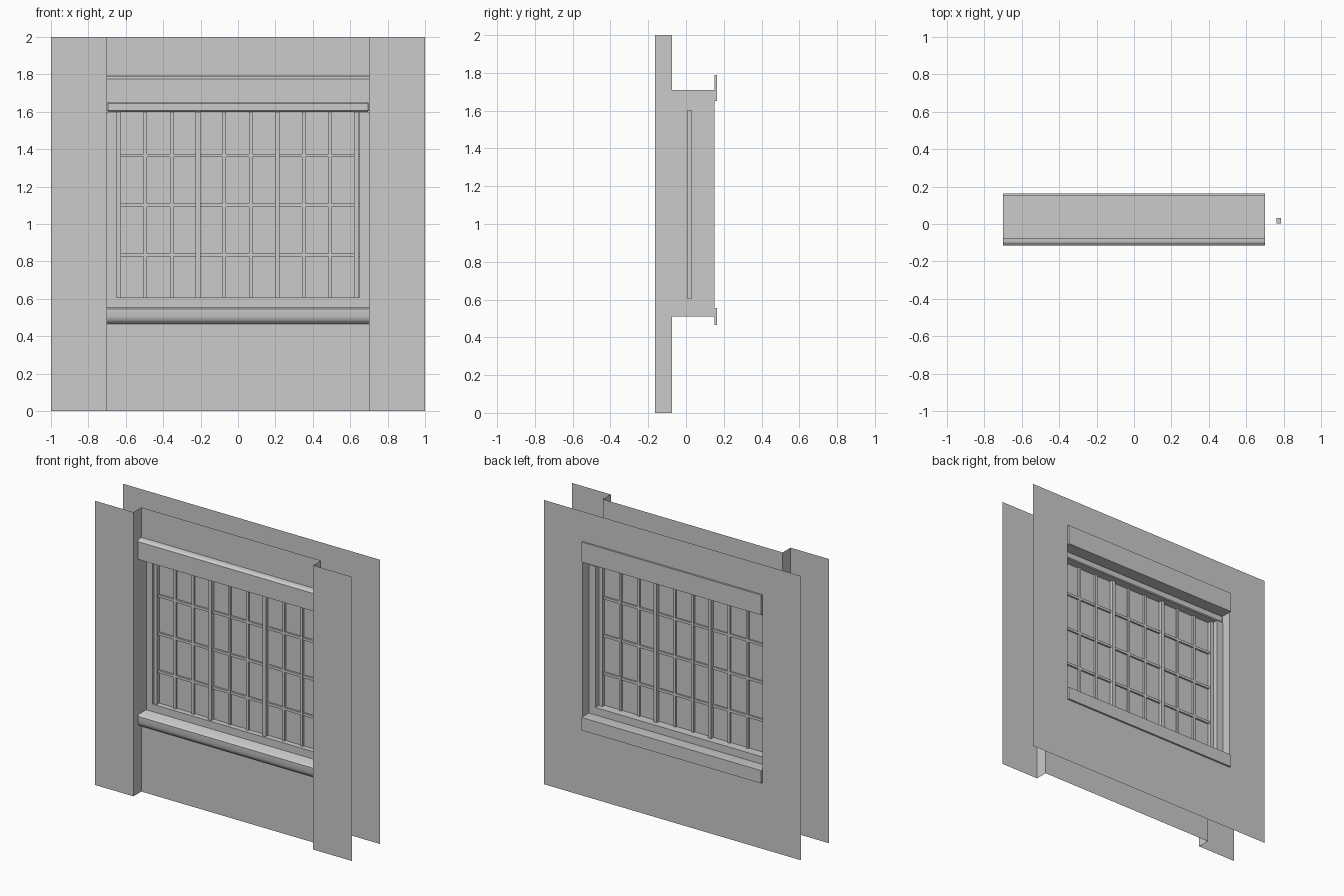
import bpy, bmesh

if "Cube" in bpy.data.objects:
    bpy.data.objects.remove(bpy.data.objects["Cube"])


def make(name, verts, faces, smooth=False):
    me = bpy.data.meshes.new(name)
    me.from_pydata(verts, [], faces)
    ob = bpy.data.objects.new(name, me)
    bpy.context.collection.objects.link(ob)
    if smooth:
        for p in me.polygons:
            p.use_smooth = True
        me.set_sharp_from_angle(angle=0.6)
    return ob


def box(name, x0, x1, y0, y1, z0, z1, bevel=0):
    bm = bmesh.new()
    bmesh.ops.create_cube(bm, size=1)
    for v in bm.verts:
        v.co = ((x0 + x1) / 2 + v.co.x * (x1 - x0),
                (y0 + y1) / 2 + v.co.y * (y1 - y0),
                (z0 + z1) / 2 + v.co.z * (z1 - z0))
    if bevel:
        bmesh.ops.bevel(bm, geom=bm.edges[:], offset=bevel, segments=1, affect='EDGES')
    me = bpy.data.meshes.new(name)
    bm.to_mesh(me)
    bm.free()
    ob = bpy.data.objects.new(name, me)
    bpy.context.collection.objects.link(ob)
    return ob


def strip(name, profile, half=0.7, smooth=False):
    """Open sheet: a (y, z) profile swept along x."""
    n = len(profile)
    verts = [(x, y, z) for x in (-half, half) for y, z in profile]
    faces = [(i, i + n, i + n + 1, i + 1) for i in range(n - 1)]
    return make(name, verts, faces, smooth)


def sheet_with_hole(name, y, half, back):
    """Wall sheet with the window opening left out of a 3 x 3 grid."""
    xs = (-half, -0.7, 0.7, half) if half > 0.7 else (-0.7, 0.7)
    zs = (0, 0.51, 1.71, 2)
    nx = len(xs)
    verts = [(x, y, z) for z in zs for x in xs]
    faces = []
    for j in range(3):
        for i in range(nx - 1):
            if j == 1 and xs[i] == -0.7:
                continue
            a = j * nx + i
            f = (a, a + 1, a + nx + 1, a + nx)
            faces.append(f[::-1] if back else f)
    return make(name, verts, faces)


# Walls: recessed front panel, full back sheet
sheet_with_hole("front_recess_wall", -0.075, 0.7, False)
sheet_with_hole("back_wall", 0.15, 1.0, True)

for s, side in ((-1, "left"), (1, "right")):
    # Front pier with its return into the recess
    pts = [(s, -0.163), (s * 0.7, -0.163), (s * 0.7, -0.075)]
    v = [(x, y, z) for z in (0, 2) for x, y in pts]
    f = [(0, 1, 4, 3), (1, 2, 5, 4)]
    make(side + "_pier", v, f if s < 0 else [q[::-1] for q in f])
    # Side of the window opening
    v = [(s * 0.7, y, z) for y, z in ((-0.075, 0.51), (0.15, 0.51), (0.15, 1.71), (-0.075, 1.71))]
    make(side + "_reveal", v, [(0, 1, 2, 3) if s < 0 else (3, 2, 1, 0)])
    # Ends of the rear trims
    for nm, z0, z1 in (("lintel", 1.65, 1.79), ("sill", 0.465, 0.555)):
        v = [(s * 0.7, 0.15, z0), (s * 0.7, 0.163, z0), (s * 0.7, 0.163, z1), (s * 0.7, 0.15, z1)]
        make(side + "_" + nm + "_end", v, [(0, 1, 2, 3) if s > 0 else (3, 2, 1, 0)])
    # Jamb
    box(side + "_jamb", *sorted((s * 0.7, s * 0.65)), -0.02, 0.08, 0.6, 1.6)

# Lintel and sill sheets running through the wall
strip("lintel", [(-0.075, 1.79), (-0.10, 1.787), (-0.115, 1.775), (-0.115, 1.65),
                 (0.163, 1.65), (0.163, 1.79), (0.15, 1.79)])
strip("sill", [(0.15, 0.465), (0.163, 0.465), (0.163, 0.555), (-0.10, 0.555), (-0.115, 0.545),
               (-0.115, 0.505), (-0.109, 0.487), (-0.096, 0.472), (-0.075, 0.465)], smooth=True)

# Frame rails
box("top_rail", -0.7, 0.7, -0.02, 0.08, 1.6, 1.65, 0.006)
box("bottom_rail", -0.7, 0.7, -0.02, 0.08, 0.555, 0.607)

# Glass
make("glass", [(-0.65, 0.018, 0.6), (0.65, 0.018, 0.6), (0.65, 0.018, 1.6), (-0.65, 0.018, 1.6)],
     [(0, 1, 2, 3)])

# Vertical glazing bars: every third one is deeper, the last runs into the wall
STEP = 0.1412
for i in range(11):
    x = -0.6375 + i * STEP
    if i % 3 == 0:
        box("main_bar", x - 0.0125, x + 0.0125, -0.008, 0.044, 0.6, 1.6)
    else:
        w = 0.0125 if i == 10 else 0.009
        box("thin_bar", x - w, x + w, 0.004, 0.031, 0.605, 1.6)

# Horizontal glazing bars
for z in (0.834, 1.10, 1.366):
    box("cross_bar", -0.65, 0.65, 0.005, 0.030, z - 0.009, z + 0.009)
